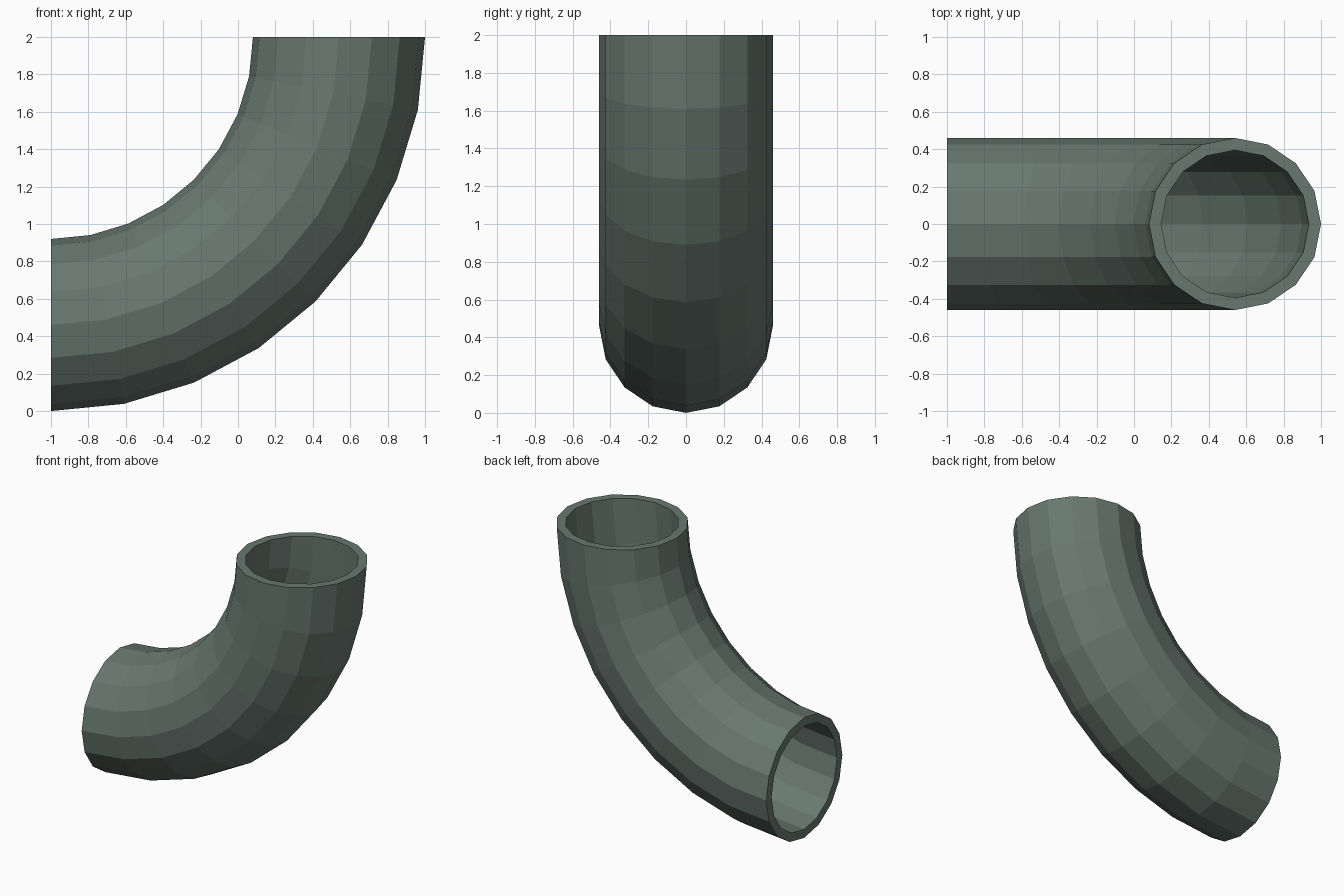
import bpy, bmesh
from math import cos, sin, pi
from mathutils import Vector

SIDES, STEPS = 16, 8
BEND, OUTER, INNER = 1.54, 0.46, 0.395
PIVOT = Vector((-1, 0, 2))

cube = bpy.data.objects.get("Cube")
if cube:
    bpy.data.objects.remove(cube, do_unlink=True)

# Dull grey-green metal
metal = bpy.data.materials.new("grey_green_metal")
metal.use_nodes = True
colour = (0.138, 0.188, 0.162, 1)
metal.diffuse_color = colour
metal.node_tree.nodes["Principled BSDF"].inputs["Base Color"].default_value = colour

bm = bmesh.new()


def ring(radius, angle):
    """Cross-section of the pipe, turned about the bend pivot."""
    verts = []
    for i in range(SIDES):
        a = 2 * pi * i / SIDES
        reach = BEND + radius * cos(a)
        offset = Vector((reach * cos(angle), radius * sin(a), -reach * sin(angle)))
        verts.append(bm.verts.new(PIVOT + offset))
    return verts


def bridge(first, second):
    for i in range(SIDES):
        j = (i + 1) % SIDES
        bm.faces.new((first[i], first[j], second[j], second[i]))


# Outer and inner walls swept through a quarter turn
angles = [pi / 2 * s / STEPS for s in range(STEPS + 1)]
outer = [ring(OUTER, a) for a in angles]
inner = [ring(INNER, a) for a in angles]
for s in range(STEPS):
    bridge(outer[s], outer[s + 1])
    bridge(inner[s + 1], inner[s])

# Flat rims at both open ends
bridge(inner[0], outer[0])
bridge(outer[-1], inner[-1])
bmesh.ops.recalc_face_normals(bm, faces=bm.faces)

mesh = bpy.data.meshes.new("pipe_elbow")
bm.to_mesh(mesh)
bm.free()
mesh.materials.append(metal)
pipe = bpy.data.objects.new("pipe_elbow", mesh)
bpy.context.collection.objects.link(pipe)
